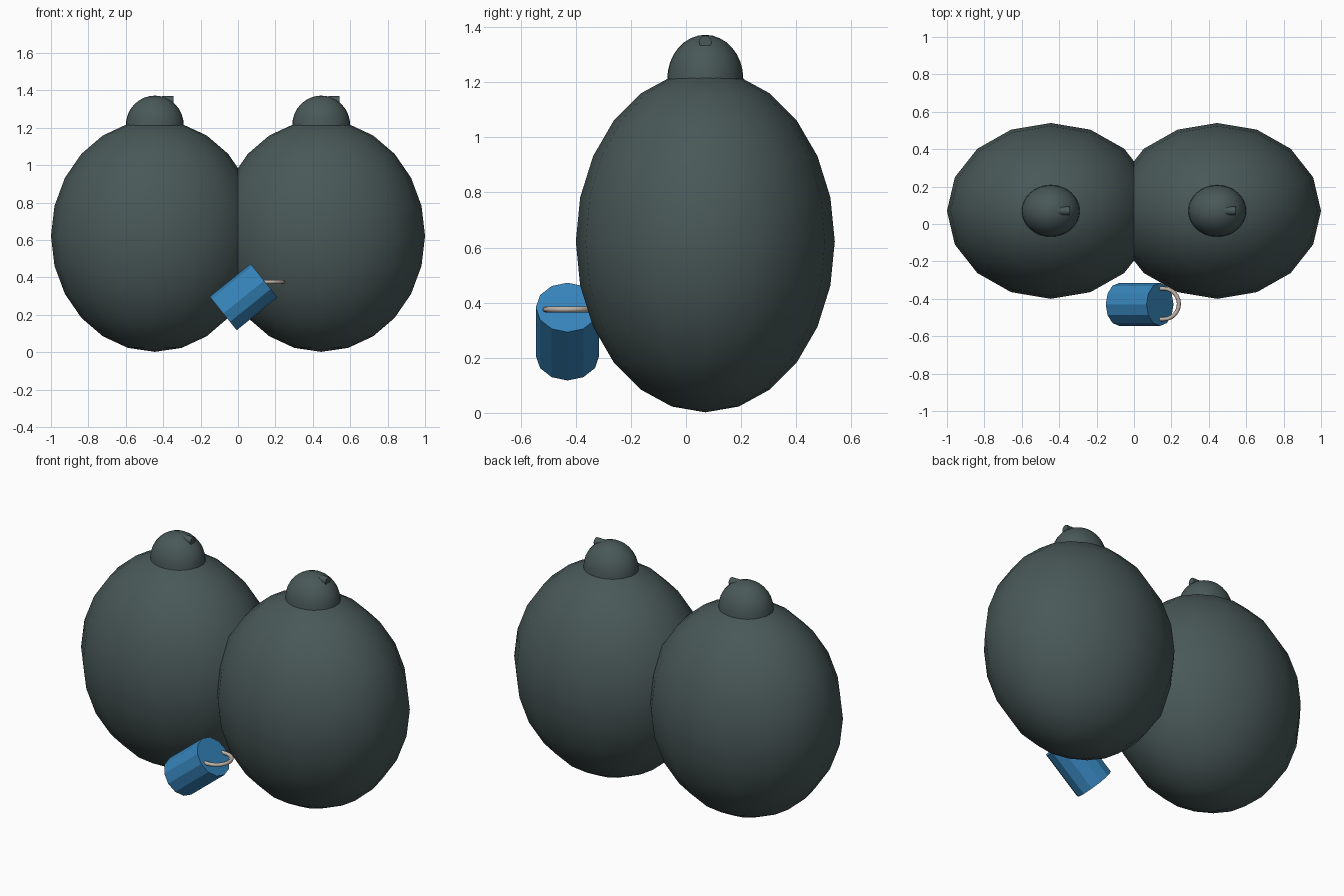
import bpy, bmesh, math
from mathutils import Matrix, Vector

if "Cube" in bpy.data.objects:
    bpy.data.objects.remove(bpy.data.objects["Cube"])


def material(name, rgb):
    m = bpy.data.materials.new(name)
    m.diffuse_color = (*rgb, 1)
    m.use_nodes = True
    m.node_tree.nodes["Principled BSDF"].inputs["Base Color"].default_value = m.diffuse_color
    return m


SLATE = material("dark slate", (0.066, 0.098, 0.096))
BLUE = material("blue", (0.037, 0.232, 0.497))
METAL = material("warm grey metal", (0.52, 0.45, 0.39))


def add_object(name, bm, mat, matrix, smooth=None):
    """Turn a bmesh into an object; smooth is the sharp-edge angle in degrees."""
    bmesh.ops.transform(bm, matrix=matrix, verts=bm.verts)
    bmesh.ops.recalc_face_normals(bm, faces=bm.faces)
    me = bpy.data.meshes.new(name)
    bm.to_mesh(me)
    bm.free()
    me.materials.append(mat)
    ob = bpy.data.objects.new(name, me)
    bpy.context.collection.objects.link(ob)
    if smooth:
        bpy.ops.object.select_all(action='DESELECT')
        ob.select_set(True)
        bpy.context.view_layer.objects.active = ob
        bpy.ops.object.shade_smooth_by_angle(angle=math.radians(smooth))
    return ob


def placed(loc, scale=(1, 1, 1)):
    return Matrix.Translation(loc) @ Matrix.Diagonal((*scale, 1))


def tube(path, radius, sides=8):
    """Closed round tube along a flat path in the xy plane."""
    bm = bmesh.new()
    rings = []
    for i, p in enumerate(path):
        t = (path[min(i + 1, len(path) - 1)] - path[max(i - 1, 0)]).normalized()
        side = Vector((t.y, -t.x, 0))
        rings.append([bm.verts.new(p + side * radius * math.cos(a)
                                   + Vector((0, 0, radius * math.sin(a))))
                      for a in (2 * math.pi * k / sides for k in range(sides))])
    for a, b in zip(rings, rings[1:]):
        for k in range(sides):
            n = (k + 1) % sides
            bm.faces.new((a[k], a[n], b[n], b[k]))
    bm.faces.new(rings[0])
    bm.faces.new(rings[-1])
    return bm


def arch(radius, leg, steps=12):
    """Half circle towards +x with two straight legs."""
    pts = [Vector((radius * math.cos(a), radius * math.sin(a), 0))
           for a in (math.pi * (i / steps - 0.5) for i in range(steps + 1))]
    return [Vector((-leg, -radius, 0))] + pts + [Vector((-leg, radius, 0))]


for side, x in (("left", -0.445), ("right", 0.445)):
    # Egg-shaped body
    bm = bmesh.new()
    bmesh.ops.create_uvsphere(bm, u_segments=16, v_segments=12, radius=1)
    add_object(side + "_body", bm, SLATE,
               placed((x, 0.07, 0.622), (0.555, 0.47, 0.62)), 40)

    # Domed cap
    bm = bmesh.new()
    bmesh.ops.create_uvsphere(bm, u_segments=32, v_segments=16, radius=1)
    bmesh.ops.delete(bm, geom=[v for v in bm.verts if v.co.z < -0.01],
                     context='VERTS')
    bmesh.ops.holes_fill(bm, edges=[e for e in bm.edges if e.is_boundary])
    add_object(side + "_cap", bm, SLATE,
               placed((x, 0.07, 1.212), (0.155, 0.138, 0.16)), 40)

    # Small stub on the cap, pointing sideways
    bm = bmesh.new()
    bmesh.ops.create_cone(bm, cap_ends=True, segments=12, radius1=0.023,
                          radius2=0.023, depth=0.06)
    add_object(side + "_stub", bm, SLATE,
               placed((x + 0.069, 0.07, 1.346)) @ Matrix.Rotation(math.pi / 2, 4, 'Y'),
               40)

# Tilted twelve-sided barrel
bm = bmesh.new()
bmesh.ops.create_cone(bm, cap_ends=True, segments=12, radius1=0.115,
                      radius2=0.115, depth=0.28)
add_object("barrel", bm, BLUE,
           placed((0.03, -0.43, 0.295))
           @ Matrix.Rotation(math.radians(90 - 38.8), 4, 'Y'))

# Level wire handle in the end of the barrel
add_object("wire_handle", tube(arch(0.082, 0.04), 0.011), METAL,
           placed((0.158, -0.427, 0.376)), 60)
